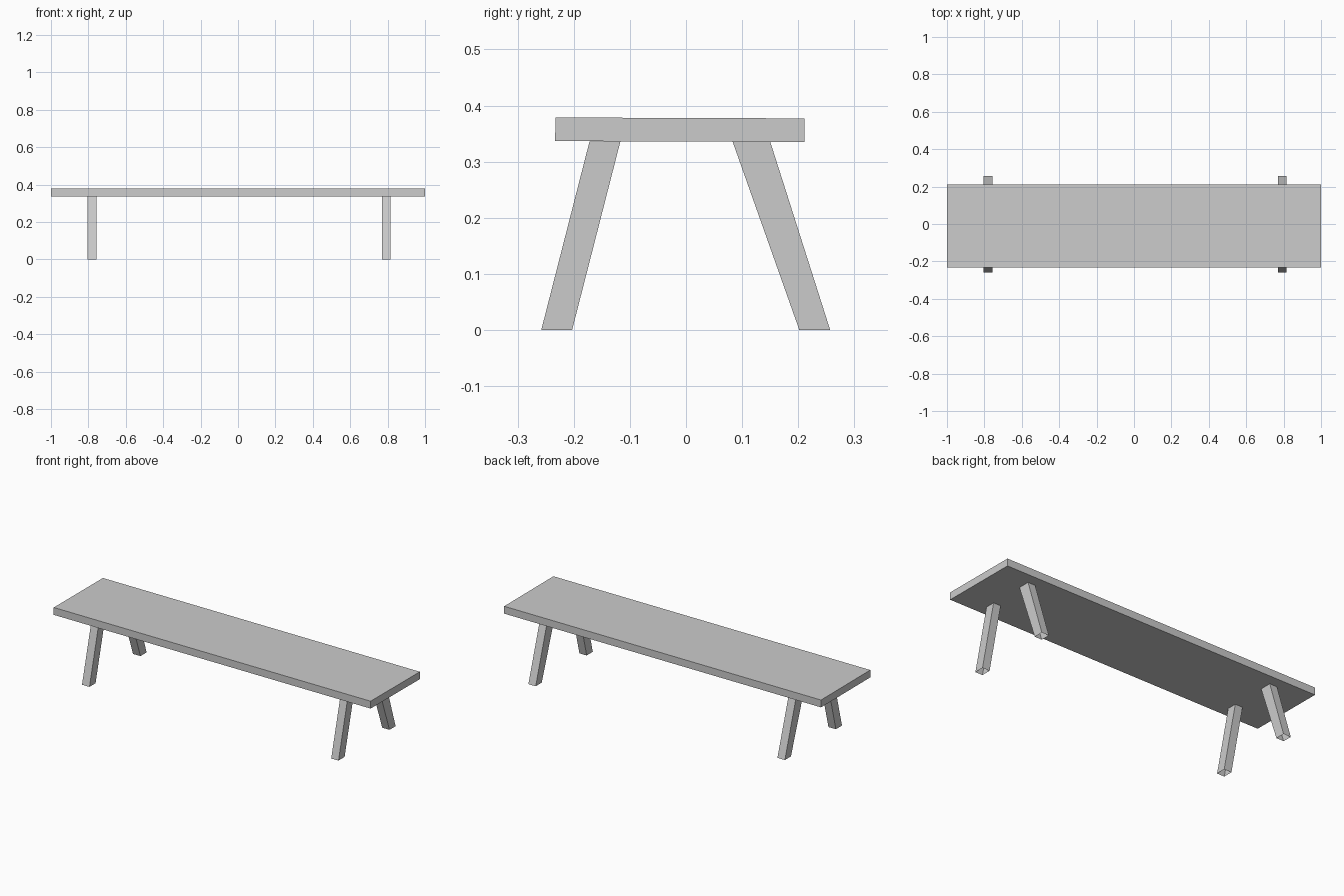
import bpy
import bmesh
from math import radians

cube = bpy.data.objects.get("Cube")
if cube:
    bpy.data.objects.remove(cube, do_unlink=True)

# One plain grey for the whole bench
grey = bpy.data.materials.new("plain_grey")
grey.use_nodes = True
colour = (0.6, 0.6, 0.6, 1)
grey.diffuse_color = colour
grey.node_tree.nodes["Principled BSDF"].inputs["Base Color"].default_value = colour


def loft_box(name, bottom, top, z0, z1, capped):
    """Box between two rectangles (x0, x1, y0, y1) at heights z0 and z1."""
    bm = bmesh.new()
    rings = []
    for (x0, x1, y0, y1), z in ((bottom, z0), (top, z1)):
        corners = ((x0, y0), (x1, y0), (x1, y1), (x0, y1))
        rings.append([bm.verts.new((x, y, z)) for x, y in corners])
    low, high = rings
    for i in range(4):
        j = (i + 1) % 4
        bm.faces.new((low[i], low[j], high[j], high[i]))
    if capped:
        bm.faces.new(low[::-1])
        bm.faces.new(high)
    mesh = bpy.data.meshes.new(name)
    bm.to_mesh(mesh)
    bm.free()
    mesh.materials.append(grey)
    obj = bpy.data.objects.new(name, mesh)
    bpy.context.collection.objects.link(obj)
    return obj


# Seat plank, very slightly tilted towards the back
half_width, half_thick = 0.222, 0.021
plank = (-1, 1, -half_width, half_width)
seat = loft_box("seat", plank, plank, -half_thick, half_thick, True)
seat.location = (0, -0.011, 0.357)
seat.rotation_euler.x = radians(-0.2)

# Splayed legs: hollow, open at the foot
leg_top = 0.336
for side, x0, x1 in (("right", -0.804, -0.757), ("left", 0.769, 0.815)):
    loft_box("front_leg_" + side, (x0, x1, -0.258, -0.203),
             (x0, x1, -0.172, -0.117), 0, leg_top, False)
    loft_box("back_leg_" + side, (x0, x1, 0.202, 0.257),
             (x0, x1, 0.083, 0.150), 0, leg_top, False)
